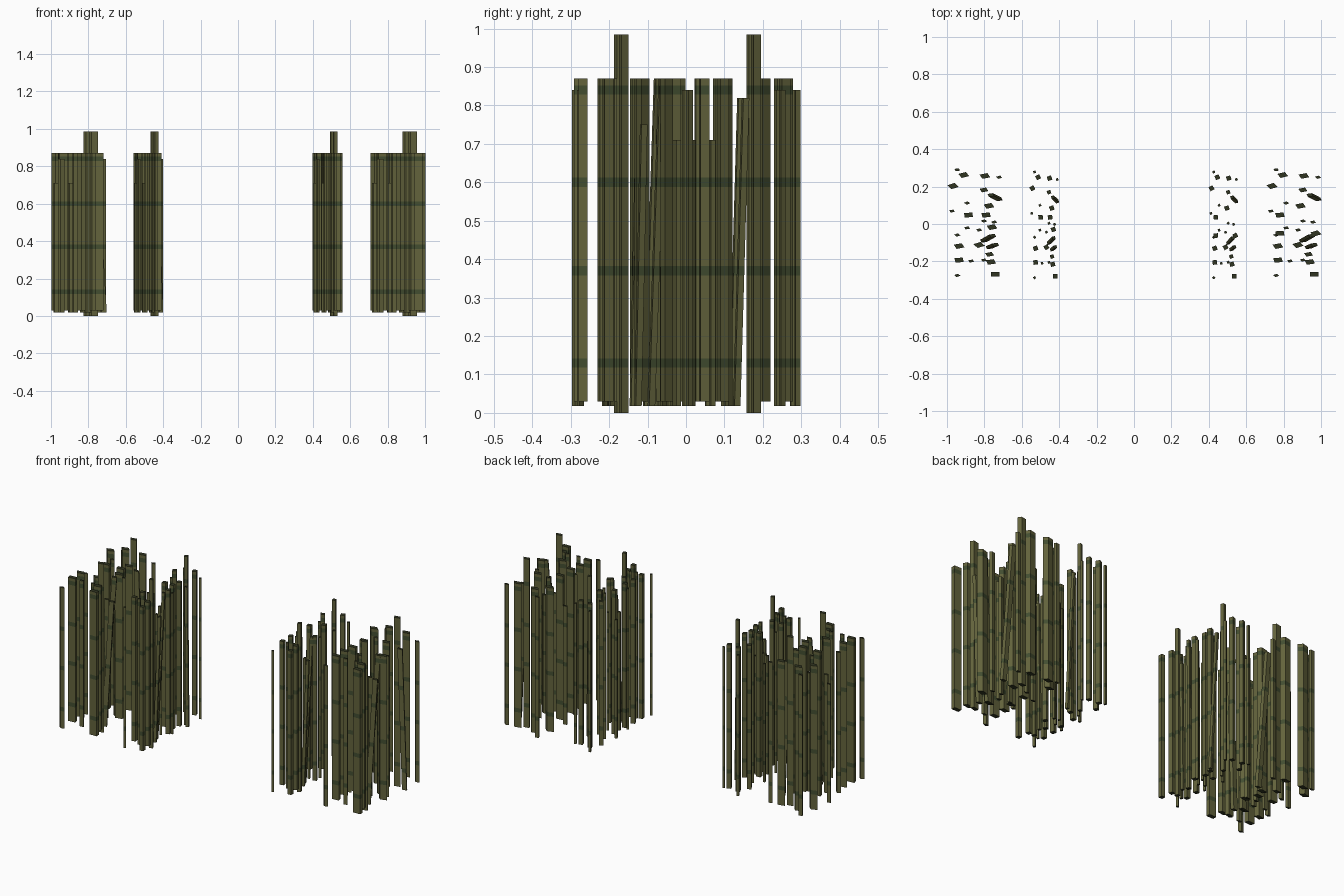
import bpy, bmesh, math
from mathutils import Vector

if "Cube" in bpy.data.objects:
    bpy.data.objects.remove(bpy.data.objects["Cube"])


def material(name, rgb):
    m = bpy.data.materials.new(name)
    m.diffuse_color = (*rgb, 1)
    m.use_nodes = True
    m.node_tree.nodes["Principled BSDF"].inputs["Base Color"].default_value = m.diffuse_color
    return m


CANE = material("olive_cane", (0.125, 0.125, 0.045))
NODE = material("dark_node", (0.055, 0.075, 0.03))
END = material("cut_end", (0.03, 0.035, 0.015))

# Pole plan: offset from clump centre (x, y), turn in degrees
THICK = [(-.055, .262, 25), (.058, .257, 20), (-.112, .203, 30),
         (-.08, -.118, 20), (.027, -.112, 30), (-.08, -.193, 8),
         (.09, -.203, 15), (.113, -.268, 0)]
MID_LEFT = [(.08, .097, 20), (-.03, .048, 5), (.064, .048, 8), (.096, -.017, 20)]
MID_RIGHT = [(.04, .097, 20), (-.07, .048, 8), (-.07, -.05, 5), (.123, -.05, 30)]
# Thin poles: x, y, top height
THIN = [(-.09, .29, .84), (.134, .25, .84), (-.037, .112, .87), (-.118, .069, .71),
        (.107, .01, .84), (.053, .016, .71), (-.037, -.021, .71), (.027, -.032, .71),
        (-.09, -.059, .84), (-.016, -.198, .87), (.053, -.193, .87), (-.09, -.275, .84)]
TALL = [(.053, .182), (.083, -.162)]
# Leaning poles: foot x, y, then top x, y, top height
LEAN = [(.135, .132, .09, .155, .82), (.05, -.09, .1, -.062, .87),
        (.08, -.125, .115, -.11, .75)]
NODES = [.13, .37, .6, .84]


def pole(bm, foot, top, size, turn=0, nodes=True):
    """Square cane made of stacked rings, with darker bands at the nodes."""
    foot, top = Vector(foot), Vector(top)
    cuts = [(foot.z, 0)]
    for n in NODES if nodes else []:
        if foot.z < n - .012 and n + .012 < top.z:
            cuts += [(n - .012, 1), (n + .012, 0)]
    cuts.append((top.z, 0))
    rings = []
    for z, _ in cuts:
        c = foot.lerp(top, (z - foot.z) / (top.z - foot.z))
        ring = []
        for i in range(4):
            a = math.radians(turn + 45 + 90 * i)
            r = size / math.sqrt(2)
            ring.append(bm.verts.new((c.x + r * math.cos(a), c.y + r * math.sin(a), z)))
        rings.append(ring)
    for k in range(len(rings) - 1):
        lo, hi = rings[k], rings[k + 1]
        for i in range(4):
            j = (i + 1) % 4
            bm.faces.new((lo[i], lo[j], hi[j], hi[i])).material_index = cuts[k][1]
    bm.faces.new(rings[0][::-1]).material_index = 2
    bm.faces.new(rings[-1]).material_index = 2


def clump(name, cx, dy, stretch, mids):
    """One clump of canes; stretch widens both the spacing and the canes in x."""
    bm = bmesh.new()
    plan = 1 / 1.85          # plan offsets were measured on the wide clumps
    for x, y, turn in THICK + mids:
        pole(bm, (x * plan, y, .03), (x * plan, y, .87), .024, turn)
    for i, (x, y, h) in enumerate(THIN):
        pole(bm, (x * plan, y, .018), (x * plan, y, h), .013, 15 + 10 * (i % 3))
    for x, y in TALL:
        pole(bm, (x * plan, y, 0), (x * plan, y, .985), .02, 20)
    for fx, fy, tx, ty, h in LEAN:
        pole(bm, (fx * plan, fy, .018), (tx * plan, ty, h), .016, 15)
    for v in bm.verts:
        v.co.x = v.co.x * stretch + cx
        v.co.y += dy
    mesh = bpy.data.meshes.new(name)
    bm.to_mesh(mesh)
    bm.free()
    for m in (CANE, NODE, END):
        mesh.materials.append(m)
    bpy.context.collection.objects.link(bpy.data.objects.new(name, mesh))


# Wide outer clumps and narrow inner clumps on each side
clump("cane_clump_outer_left", -.855, 0, 1.85, MID_LEFT)
clump("cane_clump_inner_left", -.483, -.012, 1.0, MID_LEFT)
clump("cane_clump_inner_right", .475, -.012, 1.0, MID_RIGHT)
clump("cane_clump_outer_right", .85, 0, 1.85, MID_RIGHT)
